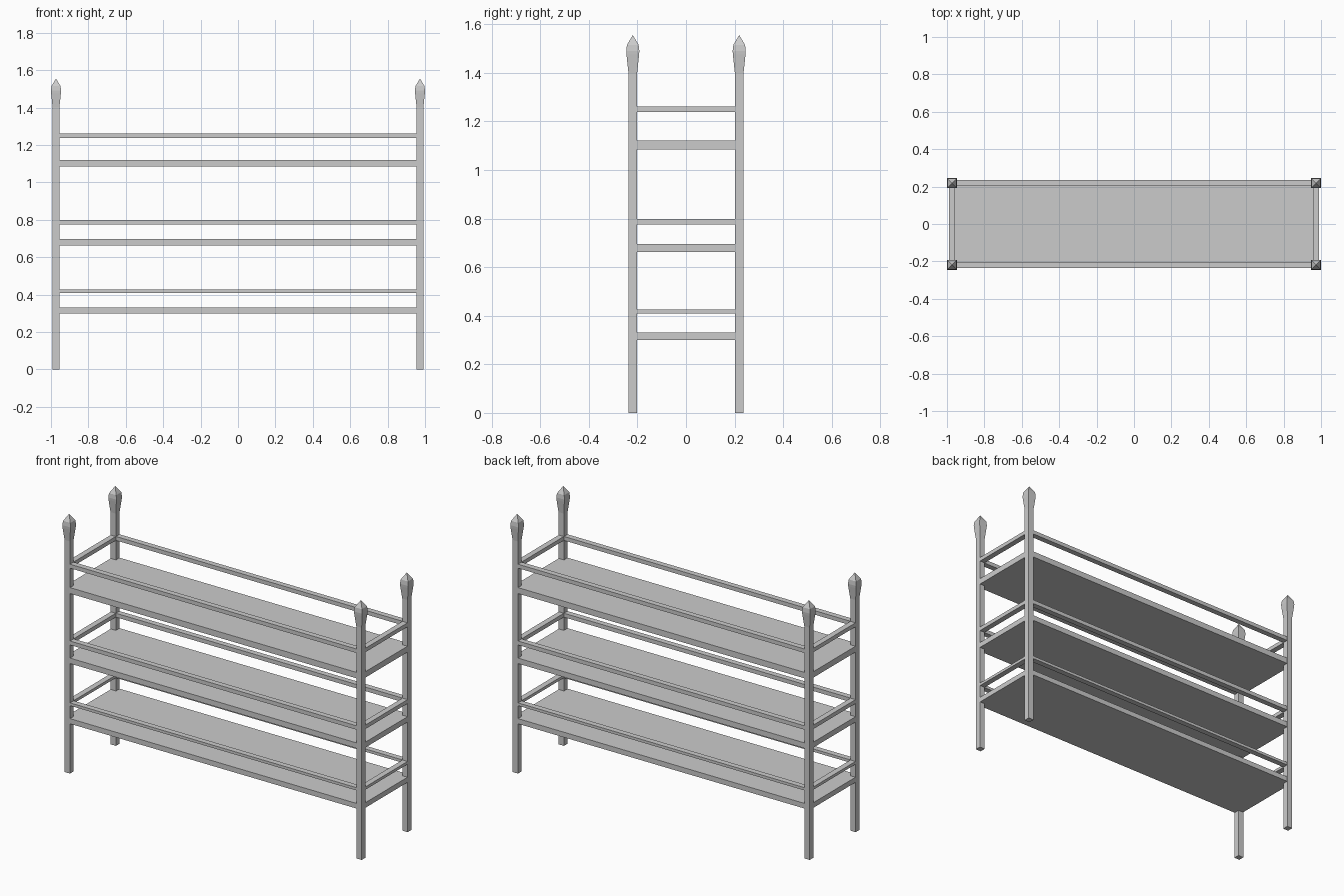
import bpy, bmesh

if "Cube" in bpy.data.objects:
    bpy.data.objects.remove(bpy.data.objects["Cube"])

PX, PY, H = 0.973, 0.219, 0.018   # post centre and half width


def make_object(name, bm):
    bmesh.ops.recalc_face_normals(bm, faces=bm.faces)
    mesh = bpy.data.meshes.new(name)
    bm.to_mesh(mesh)
    bm.free()
    obj = bpy.data.objects.new(name, mesh)
    bpy.context.collection.objects.link(obj)
    return obj


def box(name, x0, x1, y0, y1, z0, z1):
    bm = bmesh.new()
    bmesh.ops.create_cube(bm, size=1)
    for v in bm.verts:
        v.co = (x1 if v.co.x > 0 else x0,
                y1 if v.co.y > 0 else y0,
                z1 if v.co.z > 0 else z0)
    return make_object(name, bm)


def square_post(name, cx, cy, profile):
    # Square rings stacked along z, closed below and pointed on top
    bm = bmesh.new()
    rings = [[bm.verts.new((cx + sx * r, cy + sy * r, z))
              for sx, sy in ((-1, -1), (1, -1), (1, 1), (-1, 1))]
             for r, z in profile[:-1]]
    tip = bm.verts.new((cx, cy, profile[-1][1]))
    bm.faces.new(rings[0])
    for a, b in zip(rings, rings[1:]):
        for i in range(4):
            j = (i + 1) % 4
            bm.faces.new((a[i], a[j], b[j], b[i]))
    for i in range(4):
        bm.faces.new((rings[-1][i], rings[-1][(i + 1) % 4], tip))
    return make_object(name, bm)


# Corner posts with flared, pointed finials
profile = [(H, 0), (H, 1.40), (0.026, 1.475), (0.027, 1.49), (0.024, 1.515), (0, 1.555)]
for sx, side in ((-1, "left"), (1, "right")):
    for sy, end in ((-1, "front"), (1, "back")):
        square_post(f"{end}_{side}_post", sx * PX, sy * PY, profile)

# Shelf boards, almost flush with the post faces
E = H - 0.001
levels = (("lower", 0.30, 0.331, 0.409, 0.426),
          ("middle", 0.663, 0.696, 0.775, 0.799),
          ("upper", 1.085, 1.121, 1.238, 1.262))
for level, s0, s1, r0, r1 in levels:
    box(f"{level}_shelf", -PX - E, PX + E, -PY - E, PY + E, s0, s1)
    # Guard rails between the posts
    for s, side, end in ((-1, "left", "front"), (1, "right", "back")):
        box(f"{level}_{end}_rail", -PX + H, PX - H, s * PY - E, s * PY + E, r0, r1)
        box(f"{level}_{side}_rail", s * PX - E, s * PX + E, -PY + H, PY - H, r0, r1)
